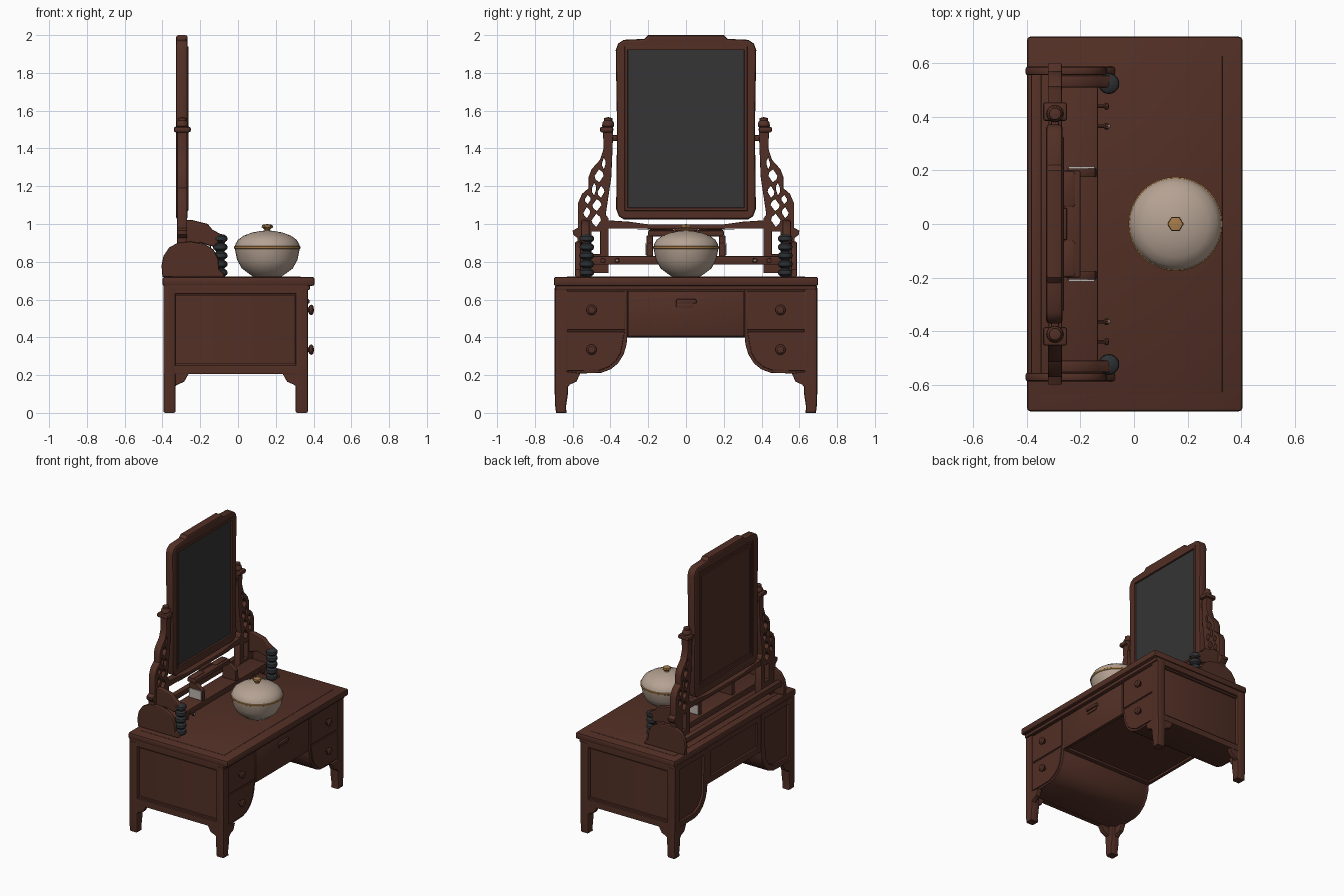
import bpy, bmesh, math
from mathutils import Matrix, Vector


def material(name, r, g, b):
    m = bpy.data.materials.new(name)
    m.diffuse_color = (r, g, b, 1)
    return m


WOOD = material("dark red wood", 0.085, 0.029, 0.019)
GLASS = material("mirror grey", 0.035, 0.035, 0.035)
BLACK = material("blue black", 0.027, 0.031, 0.035)
CREAM = material("cream china", 0.46, 0.36, 0.29)
GOLD = material("gold trim", 0.40, 0.21, 0.07)
PALE = material("pale plate", 0.50, 0.45, 0.42)
YZ = Matrix(((0, 0, 1), (1, 0, 0), (0, 1, 0)))    # profile in y,z; depth along x
XZ = Matrix(((1, 0, 0), (0, 0, -1), (0, 1, 0)))   # profile in x,z; depth along y


def add(name, bm, mat):
    bmesh.ops.recalc_face_normals(bm, faces=bm.faces)
    me = bpy.data.meshes.new(name)
    bm.to_mesh(me)
    bm.free()
    ob = bpy.data.objects.new(name, me)
    bpy.context.collection.objects.link(ob)
    me.materials.append(mat)
    return ob


def box(name, x, y, z, mat=WOOD, bevel=0.006):
    bm = bmesh.new()
    bmesh.ops.create_cube(bm, size=1)
    for v in bm.verts:
        v.co = Vector([(r[0] + r[1]) / 2 + c * abs(r[1] - r[0]) for c, r in zip(v.co, (x, y, z))])
    if bevel:
        bmesh.ops.bevel(bm, geom=bm.edges[:], offset=bevel, segments=2, profile=0.5, affect='EDGES')
    return add(name, bm, mat)


def prism(name, loops, plane, d, mat=WOOD, bevel=0.006):
    """Extrude an outline (further loops are holes) between depths d[0] and d[1]."""
    cu = bpy.data.curves.new(name, 'CURVE')
    cu.dimensions, cu.fill_mode = '2D', 'BOTH'
    for pts in loops:
        sp = cu.splines.new('POLY')
        sp.points.add(len(pts) - 1)
        for p, c in zip(sp.points, pts):
            p.co = (c[0], c[1], 0, 1)
        sp.use_cyclic_u = True
    cu.extrude = abs(d[1] - d[0]) / 2 - bevel
    cu.bevel_depth, cu.offset, cu.bevel_resolution = bevel, -bevel, 1
    ob = bpy.data.objects.new(name, cu)
    bpy.context.collection.objects.link(ob)
    mid = (d[0] + d[1]) / 2
    loc = Vector((mid, 0, 0)) if plane is YZ else Vector((0, mid, 0))
    ob.matrix_world = Matrix.Translation(loc) @ plane.to_4x4()
    cu.materials.append(mat)
    return ob


def lathe(name, prof, at, mat, steps=32, axis='Z'):
    bm = bmesh.new()
    vs = [bm.verts.new((r, 0, z)) for r, z in prof]
    es = [bm.edges.new(p) for p in zip(vs, vs[1:])]
    bmesh.ops.spin(bm, geom=vs + es, cent=(0, 0, 0), axis=(0, 0, 1), angle=math.tau, steps=steps)
    bmesh.ops.remove_doubles(bm, verts=bm.verts, dist=1e-4)
    if axis == 'X':
        bm.transform(Matrix.Rotation(math.pi / 2, 4, 'Y'))
    bm.transform(Matrix.Translation(at))
    return add(name, bm, mat)


def rect(a, b, c, d):
    return [(a, c), (b, c), (b, d), (a, d)]


def flip(pts, s):
    return [(s * a, b) for a, b in pts]


# table top with faint raised field
box("table_top", (-0.4, 0.405), (-0.7, 0.7), (0.672, 0.72), bevel=0.012)
box("top_field", (-0.35, 0.33), (-0.63, 0.63), (0.71, 0.722), bevel=0.002)
box("top_moulding", (-0.39, 0.38), (-0.69, 0.69), (0.65, 0.68))

# centre drawer, back panel and underside rim
box("centre_case", (-0.375, 0.345), (-0.32, 0.32), (0.415, 0.67), bevel=0)
box("centre_drawer_front", (0.335, 0.362), (-0.308, 0.308), (0.405, 0.645))
box("drawer_handle", (0.35, 0.378), (-0.052, 0.055), (0.578, 0.602))
box("drawer_handle_plate", (0.35, 0.368), (-0.052, 0.04), (0.558, 0.58), bevel=0.003)
prism("centre_back_frame", [rect(-0.32, 0.32, 0.40, 0.67), rect(-0.27, 0.27, 0.45, 0.63)], YZ, (-0.39, -0.365))
for s in (-1, 1):
    box("underside_rim", (-0.38, 0.35), (s * 0.28, s * 0.32), (0.40, 0.43), bevel=0.004)

# pedestals, mirrored left and right
CURVE = [(0.45, 0.212), (0.40, 0.23), (0.36, 0.262), (0.33, 0.31), (0.315, 0.36), (0.31, 0.41)]
for s in (-1, 1):
    prism("pedestal_case", [flip([(0.668, 0.67), (0.668, 0.208)] + CURVE + [(0.31, 0.67)], s)],
          YZ, (-0.376, 0.346), bevel=0.002)
    prism("pedestal_face", [flip([(0.69, 0.67), (0.69, 0.205)] + CURVE + [(0.31, 0.67)], s)],
          YZ, (0.338, 0.356), bevel=0.004)
    prism("upper_drawer", [flip(rect(0.322, 0.64, 0.44, 0.645), s)], YZ, (0.345, 0.364), bevel=0.005)
    low = [(0.64, 0.43), (0.64, 0.222), (0.46, 0.224), (0.41, 0.243), (0.37, 0.275), (0.345, 0.32), (0.325, 0.43)]
    prism("lower_drawer", [flip(low, s)], YZ, (0.345, 0.364), bevel=0.005)
    prism("pedestal_back_frame", [flip([(0.69, 0.67), (0.69, 0.205)] + CURVE + [(0.31, 0.67)], s),
                                  flip([(0.63, 0.63), (0.63, 0.25), (0.46, 0.25), (0.40, 0.28),
                                        (0.36, 0.34), (0.35, 0.63)], s)], YZ, (-0.392, -0.37), bevel=0.004)
    prism("side_frame", [rect(-0.395, 0.37, 0.205, 0.675), rect(-0.342, 0.315, 0.252, 0.63)],
          XZ, (s * 0.655, s * 0.693))
    prism("side_panel_bead", [rect(-0.345, 0.318, 0.249, 0.633), rect(-0.33, 0.303, 0.264, 0.618)],
          XZ, (s * 0.655, s * 0.68), bevel=0.004)
    for z in (0.545, 0.335):
        lathe("drawer_knob", [(0, 0.045), (0.018, 0.043), (0.028, 0.034), (0.024, 0.022), (0.012, 0.016), (0.014, 0)],
              (0.357, s * 0.5, z), WOOD, 10, 'X')
    # legs and corner brackets
    for x0, x1, t in ((0.37, 0.305, 1), (-0.395, -0.33, -1)):
        m = (x0 + x1) / 2
        prism("leg", [flip([(0.688, 0), (0.632, 0), (0.636, 0.03), (0.625, 0.1), (0.625, 0.66),
                            (0.695, 0.66), (0.695, 0.1), (0.692, 0.03)], s)], YZ, (min(x0, x1), max(x0, x1)), bevel=0.01)
        prism("leg_front_bracket", [flip([(0.64, 0.12), (0.615, 0.15), (0.58, 0.165), (0.56, 0.21), (0.64, 0.22)], s)],
              YZ, (x0, x0 - t * 0.035), bevel=0.004)
        prism("leg_side_bracket", [[(m, 0.12), (x1 - t * 0.01, 0.15), (x1 - t * 0.045, 0.165),
                                    (x1 - t * 0.07, 0.21), (m, 0.22)]], XZ, (s * 0.655, s * 0.69), bevel=0.004)

# mirror: frame, crest, glass and back board
half = [(0.33, 1.025), (0.355, 1.04), (0.37, 1.08), (0.365, 1.5), (0.372, 1.92), (0.36, 1.955),
        (0.33, 1.975), (0.22, 1.98), (0.2, 2.0)]
outline = half + flip(half, -1)[::-1]
prism("mirror_frame", [outline, rect(-0.312, 0.312, 1.082, 1.925)], YZ, (-0.328, -0.267), bevel=0.012)
prism("mirror_bead", [rect(-0.325, 0.325, 1.07, 1.94), rect(-0.308, 0.308, 1.087, 1.92)], YZ, (-0.29, -0.262), bevel=0.004)
box("mirror_glass", (-0.29, -0.275), (-0.313, 0.313), (1.08, 1.926), GLASS, 0)
box("mirror_back_board", (-0.318, -0.292), (-0.32, 0.32), (1.07, 1.93), bevel=0)
prism("back_bead", [rect(-0.3, 0.3, 1.1, 1.91), rect(-0.28, 0.28, 1.12, 1.89)], YZ, (-0.324, -0.315), bevel=0.003)
rail = [(0.42, 0.975), (0.42, 1.02), (0.3, 1.012), (0.2, 0.998)]
low_rail = [(0.2, 0.975), (0.3, 0.97)]
prism("lower_crossbar", [rail + flip(rail, -1)[::-1] + flip(low_rail, -1) + low_rail[::-1]][:1],
      YZ, (-0.32, -0.27), bevel=0.005)

# shelf with raised centre stand
box("shelf", (-0.27, -0.135), (-0.53, 0.53), (0.785, 0.83))
box("shelf_back_rail", (-0.385, -0.345), (-0.57, 0.57), (0.785, 0.825))
box("stand_top", (-0.27, -0.2), (-0.2, 0.2), (0.935, 0.965))
box("stand_crest", (-0.28, -0.25), (-0.06, 0.06), (0.955, 0.98))

for s in (-1, 1):
    box("stand_pad", (-0.272, -0.217), (s * 0.06, s * 0.2), (0.94, 0.972), bevel=0.014)
    prism("stand_end", [[(-0.25, 0.82), (-0.14, 0.82), (-0.145, 0.9), (-0.19, 0.935), (-0.25, 0.94)]],
          XZ, (s * 0.175, s * 0.208), bevel=0.004)
    box("stand_plate", (-0.245, -0.148), (s * 0.206, s * 0.214), (0.835, 0.9), PALE, 0)
    for y in (0.365, 0.44):
        lathe("shelf_peg", [(0, 0.045), (0.012, 0.042), (0.014, 0.032), (0.007, 0.025), (0.007, 0)],
              (-0.138, s * y, 0.806), WOOD, 10, 'X')
    lathe("peg_tip", [(0, 0.01), (0.006, 0.008), (0.009, 0)], (-0.097, s * 0.365, 0.806), CREAM, 10, 'X')

    # pierced mirror support with post, cap and finial
    side = [(0.41, 0.74), (0.41, 1.03), (0.425, 1.05), (0.395, 1.25), (0.385, 1.5), (0.44, 1.5), (0.436, 1.4),
            (0.455, 1.34), (0.5, 1.29), (0.515, 1.25), (0.515, 1.19), (0.55, 1.16), (0.572, 1.11),
            (0.572, 0.98), (0.6, 0.965), (0.598, 0.945), (0.575, 0.925), (0.572, 0.72), (0.52, 0.72), (0.51, 0.74)]
    holes = [rect(0.455, 0.5, 0.84, 0.96)]
    for y, z, w, h in ((0.475, 1.02, 0.025, 0.035), (0.525, 1.06, 0.018, 0.03), (0.472, 1.1, 0.024, 0.032),
                       (0.52, 1.13, 0.016, 0.024), (0.45, 1.17, 0.018, 0.032), (0.487, 1.185, 0.012, 0.034),
                       (0.46, 1.255, 0.024, 0.035), (0.435, 1.32, 0.01, 0.03)):
        holes.append([(y - w, z), (y - w * 0.3, z - h * 0.7), (y, z - h), (y + w * 0.8, z - h * 0.5),
                      (y + w, z), (y + w * 0.3, z + h * 0.7), (y, z + h), (y - w * 0.8, z + h * 0.5)])
    prism("pierced_support", [flip(p, s) for p in [side] + holes], YZ, (-0.322, -0.27), bevel=0.004)
    box("support_cap", (-0.34, -0.25), (s * 0.385, s * 0.455), (1.485, 1.515), bevel=0.01)
    lathe("finial", [(0.02, 0), (0.032, 0.012), (0.03, 0.03), (0.022, 0.04), (0.022, 0.053), (0, 0.058)],
          (-0.295, s * 0.412, 1.508), WOOD, 16)
    box("mirror_pivot", (-0.31, -0.28), (s * 0.355, s * 0.4), (1.44, 1.47))

    # rounded wing panel, scrolled arm and turned bobbin
    wing = [(-0.4, 0.72), (-0.405, 0.78), (-0.395, 0.83), (-0.365, 0.875), (-0.32, 0.9), (-0.25, 0.907),
            (-0.18, 0.895), (-0.13, 0.865), (-0.105, 0.815), (-0.1, 0.76), (-0.075, 0.735), (-0.07, 0.72)]
    prism("wing_panel", [wing], XZ, (s * 0.556, s * 0.588), bevel=0.008)
    prism("scroll_arm", [[(-0.3, 0.87), (-0.3, 1.02), (-0.24, 1.02), (-0.16, 1.0), (-0.135, 0.97), (-0.09, 0.945),
                          (-0.065, 0.92), (-0.07, 0.9), (-0.1, 0.905), (-0.13, 0.88), (-0.2, 0.9)]],
          XZ, (s * 0.51, s * 0.555), bevel=0.008)
    prof = [(0.034, 0)]
    for i in range(5):
        z = 0.045 * i
        prof += [(0.022, z + 0.002), (0.036, z + 0.012), (0.039, z + 0.022), (0.036, z + 0.033), (0.022, z + 0.043)]
    lathe("turned_bobbin", prof + [(0, 0.228)], (-0.094, s * 0.525, 0.72), BLACK, 20)

# lidded bowl with gold band and faceted knob
C = (0.155, 0, 0)
lathe("bowl", [(0, 0.721), (0.075, 0.722), (0.095, 0.735), (0.135, 0.765), (0.16, 0.81), (0.17, 0.86), (0.172, 0.872)], C, CREAM)
lathe("bowl_gold_band", [(0.168, 0.866), (0.175, 0.87), (0.176, 0.88), (0.168, 0.886)], C, GOLD)
lathe("bowl_lid", [(0.172, 0.88), (0.168, 0.895), (0.155, 0.917), (0.125, 0.938), (0.08, 0.955), (0.03, 0.964), (0, 0.965)], C, CREAM)
lathe("lid_knob", [(0.022, 0.955), (0.014, 0.97), (0.03, 0.983), (0.028, 0.995), (0, 1.0)], C, GOLD, 6)

# turn outlines into meshes and smooth soft edges
bpy.ops.object.select_all(action='SELECT')
bpy.context.view_layer.objects.active = bpy.context.selected_objects[0]
for ob in bpy.context.selected_objects:
    if ob.type == 'CURVE':
        bpy.context.view_layer.objects.active = ob
bpy.ops.object.convert(target='MESH')
bpy.ops.object.shade_smooth_by_angle(angle=math.radians(35))
